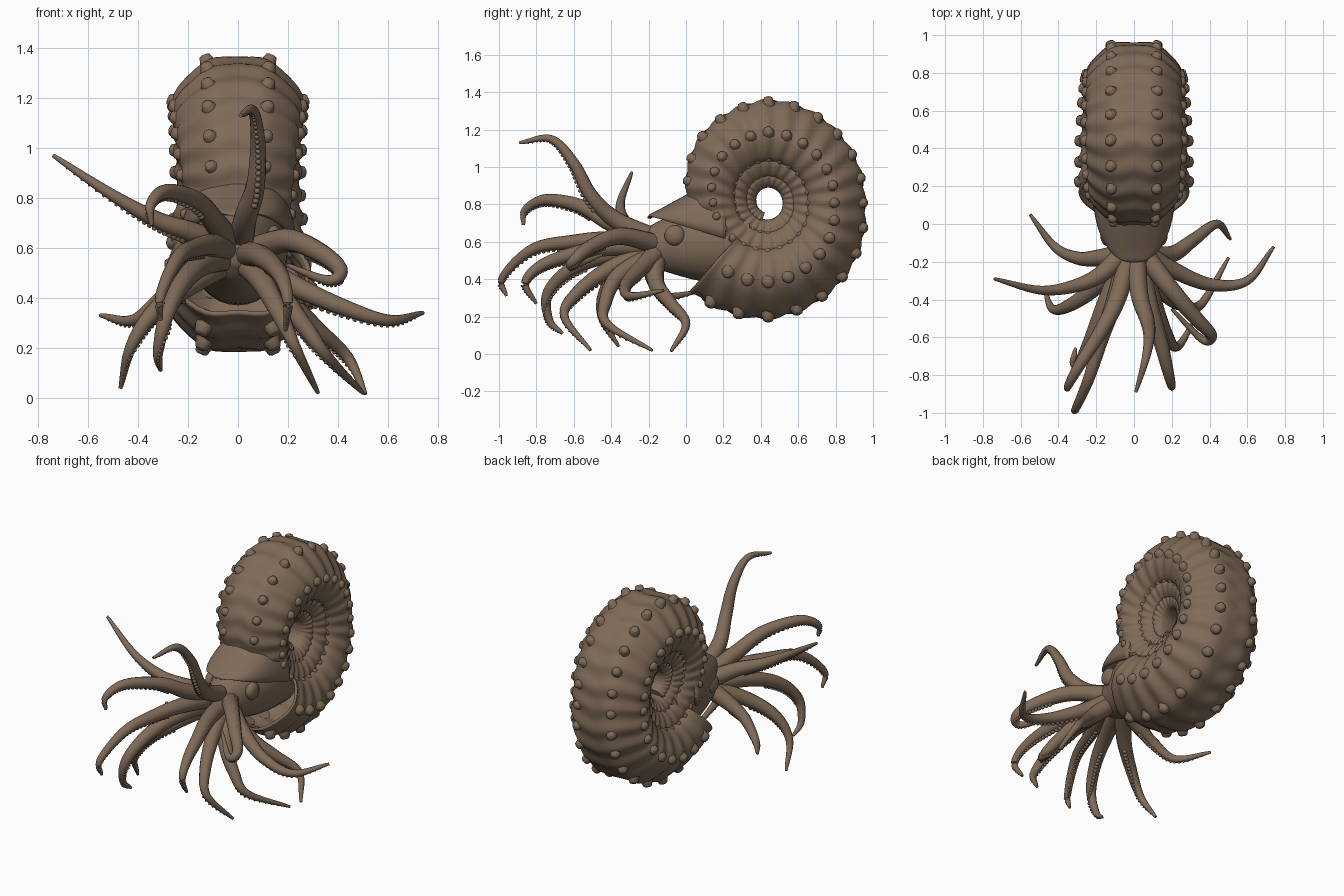
import bpy, bmesh, math
from mathutils import Vector

cube = bpy.data.objects.get("Cube")
if cube:
    bpy.data.objects.remove(cube)

brown = bpy.data.materials.new("earth_brown")
brown.use_nodes = True
COLOR = (0.215, 0.147, 0.098, 1)
brown.diffuse_color = COLOR
brown.node_tree.nodes["Principled BSDF"].inputs["Base Color"].default_value = COLOR


def finish(name, bm, angle=50):
    bmesh.ops.recalc_face_normals(bm, faces=bm.faces)
    mesh = bpy.data.meshes.new(name)
    bm.to_mesh(mesh)
    bm.free()
    mesh.materials.append(brown)
    obj = bpy.data.objects.new(name, mesh)
    bpy.context.collection.objects.link(obj)
    bpy.ops.object.select_all(action="DESELECT")
    obj.select_set(True)
    bpy.context.view_layer.objects.active = obj
    bpy.ops.object.shade_smooth_by_angle(angle=math.radians(angle))
    return obj


def loft(bm, rings, closed=True, cap_start=False, cap_end=False):
    """Skin a sequence of equally long point rings."""
    rows = [[bm.verts.new(p) for p in ring] for ring in rings]
    n = len(rows[0])
    for a, b in zip(rows, rows[1:]):
        for i in range(n if closed else n - 1):
            j = (i + 1) % n
            bm.faces.new((a[i], a[j], b[j], b[i]))
    if cap_start:
        bm.faces.new(rows[0])
    if cap_end:
        bm.faces.new(rows[-1])


def spline(points, steps):
    """Catmull-Rom samples through the given points."""
    pts = [Vector(p) for p in points]
    pts = [pts[0] * 2 - pts[1]] + pts + [pts[-1] * 2 - pts[-2]]
    out = []
    for a, b, c, d in zip(pts, pts[1:], pts[2:], pts[3:]):
        for s in range(steps):
            u = s / steps
            out.append(0.5 * (2 * b + (c - a) * u + (2 * a - 5 * b + 4 * c - d) * u ** 2
                              + (3 * b - a - 3 * c + d) * u ** 3))
    return out + [pts[-2]]


# Coiled shell: the angle t counts turns from the front, rising over the top
CENTER_Y, CENTER_Z = 0.44, 0.81
RADII = (0.43, 0.51, 0.55, 0.53, 0.515, 0.57, 0.62, 0.63)
GROWTH = 1 / 0.62
RIBS, APERTURE = 24, 0.865


def radius(t):
    def knot(i):
        return RADII[i % 8] * GROWTH ** (i // 8)
    i = math.floor(t * 8)
    u = t * 8 - i
    return knot(i) * (1 - u) + knot(i + 1) * u


def breadth(r):
    return 0.75 * r + 0.14


def shell_point(t, x, r):
    a = 2 * math.pi * t
    return Vector((x, CENTER_Y - r * math.cos(a), CENTER_Z + r * math.sin(a)))


half = [(0, 1), (0.21, 0.985), (0.4, 0.82), (0.47, 0.68), (0.45, 0.55), (0.36, 0.42), (0.2, 0.38), (0, 0.4)]
half = [(p.x, p.y) for p in spline([(x, r, 0) for x, r in half], 4)]
section = half + [(-x, r) for x, r in half[-2:0:-1]]

rings = []
first, step = -2.2, 1 / (RIBS * 8)
count = int((APERTURE - first) / step)
for k in range(count + 1):
    t = APERTURE - (count - k) * step
    big, ring = radius(t), []
    for x, r in section:
        # Ribs swing slightly forward across the flanks and fade at the coil
        phase = 2 * math.pi * (RIBS * t + 0.25 * math.sin(abs(x) * 6))
        swell = 1 + 0.028 * math.cos(phase) * min(1, max(0, (r - 0.36) * 4))
        ring.append(shell_point(t, x * breadth(big) * swell, big * (0.6 + (r - 0.6) * swell)))
    rings.append(ring)
bm = bmesh.new()
loft(bm, rings, cap_start=True)
shell = finish("coiled_shell", bm)
rim = shell.modifiers.new("wall", "SOLIDIFY")
rim.thickness = 0.015


# Knobs: one row along the outer shoulder and one along each flank
def knob(bm, base, axis, size):
    turn = axis.to_track_quat("Z", "Y")
    profile = [(1.5, -0.5), (1.1, 0.35), (0.85, 1.1), (0.5, 1.3)]
    loft(bm, [[base + turn @ Vector((math.cos(q) * w, math.sin(q) * w, h)) * size
               for q in (math.tau * i / 10 for i in range(10))]
              for w, h in profile], cap_start=True, cap_end=True)


bm = bmesh.new()
for n in range(-30, int(APERTURE * RIBS) + 1):
    t = n / RIBS
    big = radius(t)
    for side in (-1, 1):
        rows = [(0.45, 0.68, 0.9, 0.35)]
        if n > -4:
            rows.append((0.22, 0.965, 0.4, 0.9))
        for x, r, out, up in rows:
            base = shell_point(t, side * x * breadth(big), r * big)
            axis = shell_point(t, side * out, up) - shell_point(t, 0, 0)
            knob(bm, base, axis, 0.05 * big)
finish("shell_knobs", bm)


# Head: a tapering body emerging from the shell mouth
def oval(y, z, wide, high, n=32):
    return [(wide * math.cos(math.tau * i / n), y, z + high * math.sin(math.tau * i / n))
            for i in range(n)]


bm = bmesh.new()
stations = [(0.34, 0.58, 0.2), (0.16, 0.6, 0.21), (0.03, 0.595, 0.185),
            (-0.1, 0.585, 0.14), (-0.2, 0.575, 0.1), (-0.27, 0.575, 0.04)]
loft(bm, [oval(p.x, p.y, p.z * 0.95, p.z * 1.05) for p in spline(stations, 5)],
     cap_start=True, cap_end=True)
finish("head", bm)

# Hood: an arched leathery flap over the head
bm = bmesh.new()
crest = spline([(0.21, 0.9, 0.23), (0.09, 0.895, 0.215), (-0.04, 0.83, 0.185),
                (-0.14, 0.775, 0.13), (-0.19, 0.75, 0.07), (-0.205, 0.735, 0.015)], 4)
arches = []
for p in crest:
    edge = 0.68 - 0.3 * p.x
    edge = min(edge, p.y - 0.01)
    arches.append([(p.z * math.cos(q), p.x, edge + (p.y - edge) * math.sin(q) ** 0.8)
                   for q in (math.pi * min(i / 24, 0.99999) for i in range(25))])
loft(bm, arches, closed=False)
hood = finish("hood", bm)
hood.modifiers.new("flap", "SOLIDIFY").thickness = 0.02

# Eyes
for side, label in ((1, "left"), (-1, "right")):
    bm = bmesh.new()
    bmesh.ops.create_uvsphere(bm, u_segments=20, v_segments=12, radius=0.055)
    bmesh.ops.scale(bm, vec=(0.6, 1, 1), verts=bm.verts)
    bmesh.ops.translate(bm, vec=(side * 0.145, -0.06, 0.635), verts=bm.verts)
    finish(label + "_eye", bm)

# Tentacles: tapered sweeps with a row of suckers underneath
ROOT = Vector((0, -0.13, 0.575))


def tentacle(name, *points):
    lead = (Vector(points[0]) - ROOT).normalized()
    base = ROOT + Vector((lead.x * 0.08, -0.03, lead.z * 0.08))
    path = spline([base, *points], 8)
    last = len(path) - 1
    bm, tube = bmesh.new(), []
    for i, p in enumerate(path):
        along = (path[min(i + 1, last)] - path[max(i - 1, 0)]).normalized()
        down = Vector((0, 0, -1))
        down = (down - along * down.dot(along)).normalized()
        across = along.cross(down)
        thick = 0.046 * (1 - i / last) ** 0.8 + 0.008
        tube.append([p + (across * math.cos(q) + down * math.sin(q)) * thick
                     for q in (math.tau * k / 12 for k in range(12))])
        if last * 0.3 < i < last - 1:
            knob(bm, p + down * thick * 0.9, down, thick * 0.28)
    loft(bm, tube, cap_start=True, cap_end=True)
    finish(name + "_tentacle", bm)


tentacle("raised", (.03, -.38, .72), (.07, -.51, .85), (.08, -.6, 1.02), (.06, -.72, 1.15), (.01, -.89, 1.13))
tentacle("right_upper", (-.18, -.27, .66), (-.32, -.33, .71), (-.5, -.35, .81), (-.74, -.29, .97))
tentacle("right_arched", (-.09, -.4, .7), (-.17, -.56, .79), (-.29, -.75, .825), (-.35, -.86, .77), (-.345, -.87, .69))
tentacle("right_forward", (-.1, -.4, .61), (-.17, -.6, .6), (-.24, -.82, .56), (-.31, -.98, .41), (-.31, -.96, .31))
tentacle("right_drooping", (-.15, -.42, .53), (-.23, -.62, .45), (-.29, -.74, .32), (-.32, -.73, .18), (-.31, -.66, .11))
tentacle("right_lower", (-.2, -.33, .45), (-.34, -.43, .34), (-.43, -.45, .2), (-.47, -.36, .04))
tentacle("right_rear", (-.19, -.18, .47), (-.3, -.18, .4), (-.42, -.12, .31), (-.55, .05, .33))
tentacle("left_forward", (.08, -.42, .57), (.14, -.62, .53), (.18, -.78, .47), (.2, -.86, .38), (.19, -.8, .27))
tentacle("left_looped", (.2, -.35, .63), (.33, -.5, .58), (.41, -.59, .51), (.36, -.61, .47), (.2, -.45, .53))
tentacle("left_spread", (.2, -.24, .46), (.4, -.32, .37), (.6, -.3, .31), (.74, -.12, .34))
tentacle("left_rear", (.2, -.16, .38), (.32, -.08, .27), (.44, 0, .16), (.51, -.08, .015))
tentacle("left_lower", (.16, -.36, .42), (.27, -.43, .28), (.36, -.42, .16), (.5, -.18, .02))
tentacle("left_drooping", (.1, -.4, .46), (.17, -.58, .33), (.23, -.65, .2), (.32, -.51, .02))
